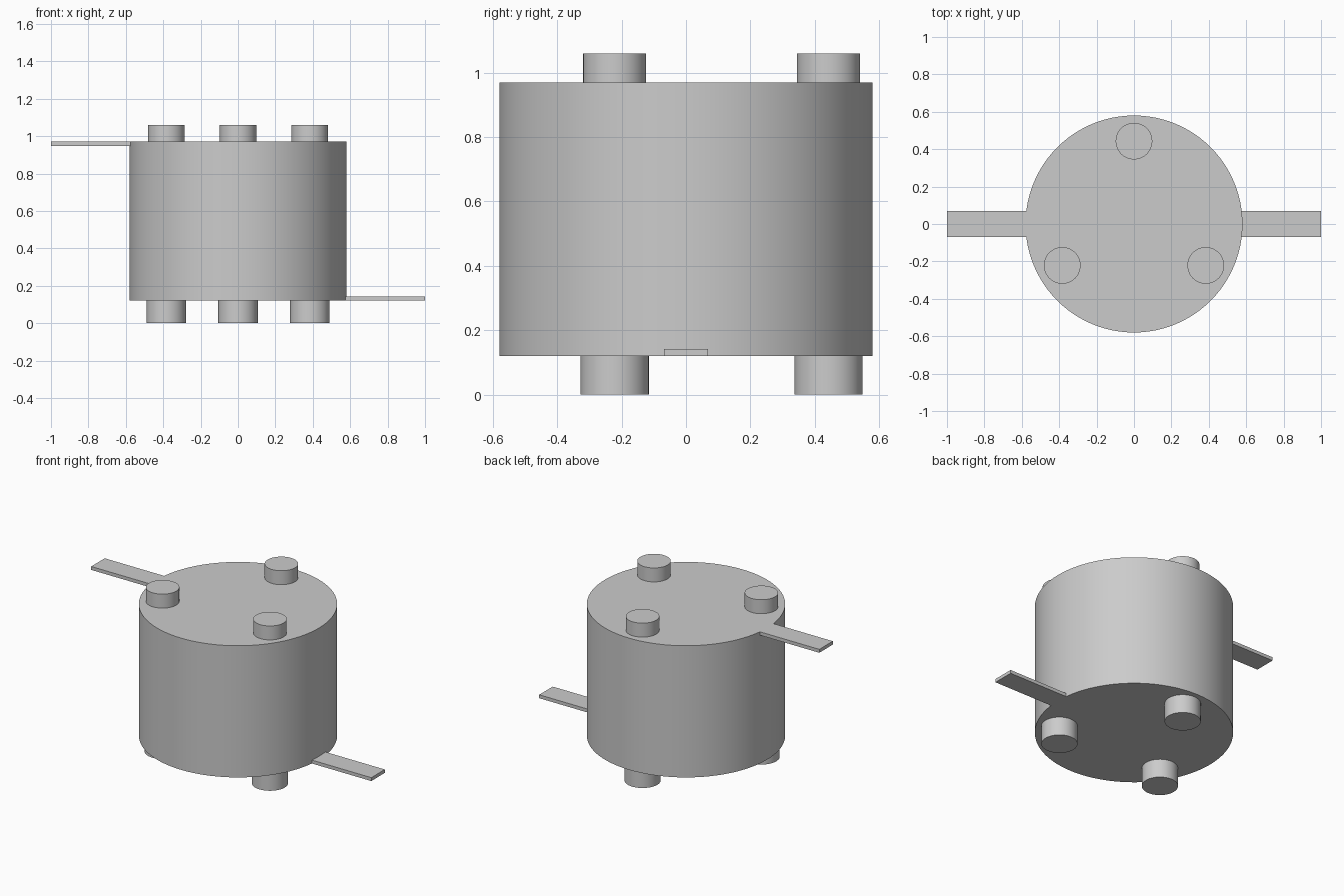
import bpy
import math

cube = bpy.data.objects.get("Cube")
if cube:
    bpy.data.objects.remove(cube, do_unlink=True)

# Single grey finish
grey = bpy.data.materials.new("plain grey")
grey.use_nodes = True
color = (0.6, 0.6, 0.6, 1)
grey.diffuse_color = color
grey.node_tree.nodes["Principled BSDF"].inputs["Base Color"].default_value = color

BODY_R, BOTTOM, TOP = 0.58, 0.12, 0.97
PEG_RING = 0.443


def cylinder(name, radius, x, y, z0, z1, sides):
    bpy.ops.mesh.primitive_cylinder_add(vertices=sides, radius=radius, depth=z1 - z0,
                                        location=(x, y, (z0 + z1) / 2))
    obj = bpy.context.object
    obj.name = name
    obj.data.materials.append(grey)
    bpy.ops.object.shade_smooth_by_angle(angle=math.radians(30))
    return obj


def tab(name, x0, x1, z0, z1):
    bpy.ops.mesh.primitive_cube_add(size=1, location=((x0 + x1) / 2, 0, (z0 + z1) / 2))
    obj = bpy.context.object
    obj.name = name
    obj.scale = (x1 - x0, 0.138, z1 - z0)
    bpy.ops.object.transform_apply(location=False, rotation=False, scale=True)
    obj.data.materials.append(grey)


# Drum body
cylinder("drum_body", BODY_R, 0, 0, BOTTOM, TOP, 96)

# Three studs on top and three slightly wider feet below
for side, angle in (("back", 90), ("right", 210), ("left", 330)):
    x = PEG_RING * math.cos(math.radians(angle))
    y = PEG_RING * math.sin(math.radians(angle))
    cylinder(side + "_top_stud", 0.098, x, y, TOP, 1.06, 48)
    cylinder(side + "_foot", 0.106, x, y, 0, BOTTOM, 48)

# Flat terminals, flush with the top and bottom faces
tab("right_upper_tab", -1, -0.573, TOP - 0.022, TOP)
tab("left_lower_tab", 0.573, 1, BOTTOM, BOTTOM + 0.022)
